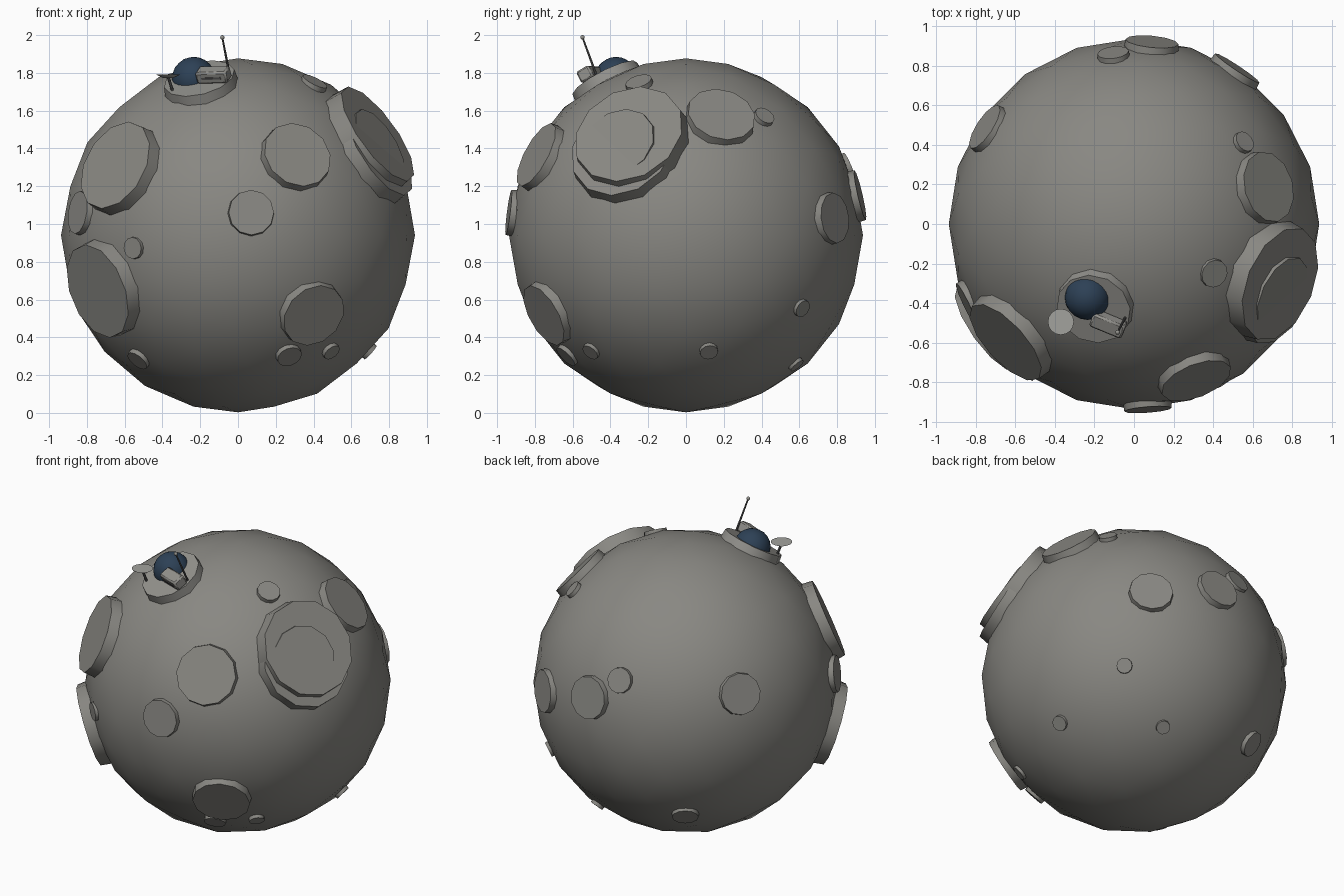
import bpy, math
from mathutils import Vector

if "Cube" in bpy.data.objects:
    bpy.data.objects.remove(bpy.data.objects["Cube"])

C = Vector((0, 0, 0.94))   # centre of the moon
R = 0.937                  # radius of the moon


def mat(name, rgb):
    m = bpy.data.materials.new(name)
    m.diffuse_color = (*rgb, 1)
    m.use_nodes = True
    m.node_tree.nodes["Principled BSDF"].inputs["Base Color"].default_value = m.diffuse_color
    return m


ROCK = mat("grey rock", (0.25, 0.245, 0.225))
METAL = mat("base metal", (0.29, 0.285, 0.265))
GLASS = mat("dark blue glass", (0.026, 0.052, 0.092))
PALE = mat("pale dish", (0.36, 0.36, 0.34))
DARK = mat("dark metal", (0.10, 0.10, 0.10))


def finish(name, material, smooth=35):
    o = bpy.context.object
    o.name = name
    o.data.materials.append(material)
    bpy.ops.object.shade_smooth_by_angle(angle=math.radians(smooth))
    return o


def frustum(name, material, a, b, ra, rb, sides):
    """Tapered cylinder from point a to point b."""
    a, b = Vector(a), Vector(b)
    bpy.ops.mesh.primitive_cone_add(vertices=sides, radius1=ra, radius2=rb,
                                    depth=(b - a).length, location=(a + b) / 2,
                                    rotation=(b - a).to_track_quat('Z', 'Y').to_euler())
    return finish(name, material)


def plate(name, material, direction, r, top, bottom, sides):
    """Disc lying on the moon, facing along direction."""
    n = Vector(direction).normalized()
    return frustum(name, material, C + n * bottom, C + n * top, r, r * 0.96, sides)


# Moon body
bpy.ops.mesh.primitive_ico_sphere_add(subdivisions=3, radius=R, location=C)
finish("moon_body", ROCK, 60)

# Raised rock plates: direction from the centre, radius
plates = [
    (-.63, -.58, .36, .26), (-.73, -.52, -.29, .27), (-.84, -.40, .12, .12),
    (-.555, -.754, -.067, .06), (-.53, -.405, -.66, .065), (.07, -.93, .12, .125),
    (.31, -.78, .42, .195), (.395, -.74, -.417, .185), (.27, -.63, -.637, .07),
    (.495, -.505, -.617, .05), (.69, .12, -.61, .05), (.67, .185, .63, .19),
    (.557, .415, .63, .058), (.405, -.25, .81, .075), (.51, .77, .09, .14),
    (.09, .91, .21, .14), (-.105, .86, .36, .083), (-.745, .485, .296, .135),
    (-.426, .616, -.565, .085), (.593, .615, -.387, .05), (.257, .585, -.687, .045),
]
for i, (x, y, z, r) in enumerate(plates):
    top = 0.941 + 0.07 * r
    plate(f"rock_plate_{i + 1}", ROCK, (x, y, z), r, top,
          math.sqrt(R * R - r * r) - 0.03, 12)

# Large stacked plate group on the right
plate("large_plate", ROCK, (.73, -.30, .53), .315, .963, .86, 12)
plate("large_plate_lower", ROCK, (.745, -.335, .465), .305, .942, .86, 12)
plate("large_plate_inner", ROCK, (.75, -.36, .49), .215, .968, .90, 12)

# Landing pad of the base
N = Vector((-.21, -.44, .85)).normalized()
plate("base_pad", METAL, N, .20, .958, .885, 12)

# Glass dome
bpy.ops.mesh.primitive_ico_sphere_add(subdivisions=3, radius=.115,
                                      location=(-.235, -.37, 1.77))
finish("dome", GLASS, 60)

# Box module lying on the pad
axis = Vector((.18, -.07, 0))
axis = (axis - N * axis.dot(N)).normalized()
side = N.cross(axis)


def box(name, material, centre, size, bevel):
    bpy.ops.mesh.primitive_cube_add(size=1, location=centre)
    o = bpy.context.object
    o.scale = size
    o.rotation_euler = axis.to_track_quat('X', 'Z').to_euler()
    # align the box with the pad
    from mathutils import Matrix
    o.rotation_euler = Matrix((axis, side, N)).transposed().to_euler()
    bpy.ops.object.transform_apply(location=False, rotation=False, scale=True)
    if bevel:
        m = o.modifiers.new("bevel", 'BEVEL')
        m.width, m.segments = bevel, 1
    return finish(name, material)


mid = Vector((-.13, -.505, 1.79))
box("module", METAL, mid, (.175, .08, .07), .01)
box("module_window", DARK, mid - side * .04, (.11, .006, .012), 0)

# Antenna with ball tip
foot, tip = Vector((-.045, -.475, 1.79)), Vector((-.083, -.548, 1.988))
frustum("antenna_mast", DARK, foot, tip, .007, .005, 8)
bpy.ops.mesh.primitive_uv_sphere_add(segments=10, ring_count=6, radius=.012, location=tip)
finish("antenna_tip", METAL, 60)

# Dish on a short post
frustum("dish_post", DARK, (-.345, -.48, 1.70), (-.37, -.495, 1.78), .008, .008, 8)
frustum("dish", PALE, (-.37, -.495, 1.772), (-.37, -.495, 1.792), .025, .066, 16)
